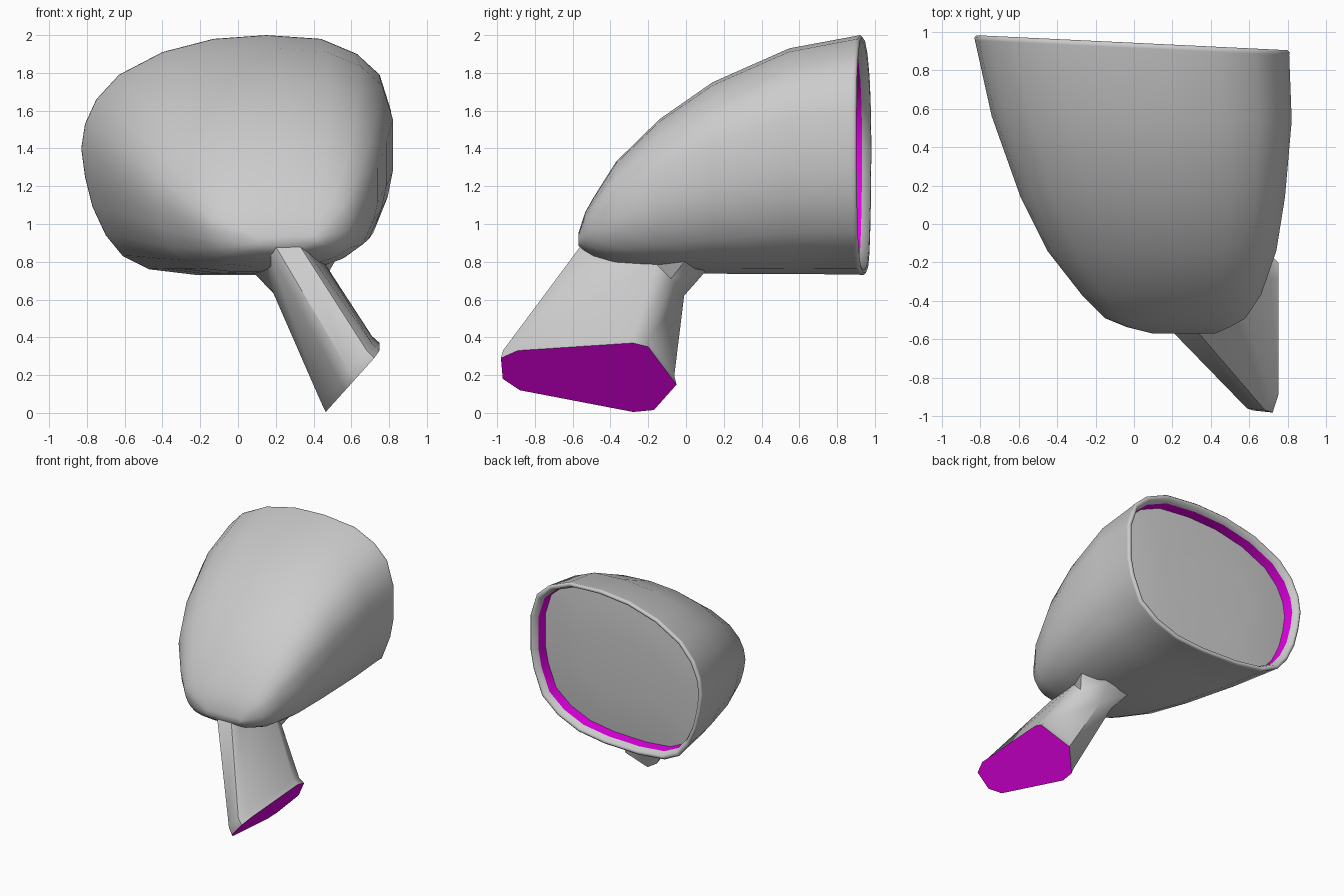
import bpy, math

if "Cube" in bpy.data.objects:
    bpy.data.objects.remove(bpy.data.objects["Cube"])

magenta = bpy.data.materials.new("magenta")
magenta.diffuse_color = (0.8, 0.0, 0.8, 1)
magenta.use_nodes = True
magenta.node_tree.nodes["Principled BSDF"].inputs["Base Color"].default_value = magenta.diffuse_color


def loft(name, rings, start=False, end=False, angle=60, mat=None):
    """Skin a list of equal-length point rings into one smooth object."""
    n = len(rings[0])
    verts = [p for r in rings for p in r]
    faces = []
    for k in range(len(rings) - 1):
        a, b = k * n, (k + 1) * n
        faces += [(a + i, a + (i + 1) % n, b + (i + 1) % n, b + i) for i in range(n)]
    if start:
        faces.append(tuple(reversed(range(n))))
    if end:
        last = (len(rings) - 1) * n
        faces.append(tuple(range(last, last + n)))
    mesh = bpy.data.meshes.new(name)
    mesh.from_pydata(verts, [], faces)
    obj = bpy.data.objects.new(name, mesh)
    bpy.context.collection.objects.link(obj)
    if mat:
        mesh.materials.append(mat)
    bpy.ops.object.select_all(action='DESELECT')
    obj.select_set(True)
    bpy.context.view_layer.objects.active = obj
    bpy.ops.object.shade_smooth_by_angle(angle=math.radians(angle))
    return obj


# Rim outline in x, z (clockwise from the front)
outline = [(-.83, 1.4), (-.81, 1.53), (-.75, 1.66), (-.63, 1.79), (-.4, 1.91),
           (-.13, 1.98), (.15, 2.0), (.44, 1.98), (.63, 1.9), (.75, 1.79),
           (.81, 1.6), (.81, 1.31), (.78, 1.16), (.70, .96), (.55, .84),
           (.35, .76), (.1, .73), (-.22, .73), (-.47, .76), (-.61, .83),
           (-.7, .94), (-.77, 1.09), (-.81, 1.25)]
X0, X1, Z0, Z1 = -.83, .81, .73, 2.0


def section(y, xl, xr, zb, zt, shear=0.0):
    """Rim outline fitted to a box at depth y."""
    ring = []
    for x, z in outline:
        px = xl + (x - X0) / (X1 - X0) * (xr - xl)
        pz = zb + (z - Z0) / (Z1 - Z0) * (zt - zb)
        ring.append((px, y - shear * px, pz))
    return ring


def rim(inset, y):
    return section(y, X0 + inset, X1 - inset, Z0 + inset, Z1 - inset, .048)


# Housing shell, from the nose to the rolled rim lip
shell = [section(-.57, .1, .42, .885, .95),
         section(-.535, -.04, .5, .85, 1.06),
         section(-.49, -.15, .58, .82, 1.14),
         section(-.37, -.27, .66, .775, 1.33),
         section(-.14, -.45, .74, .745, 1.555),
         section(.14, -.59, .785, .737, 1.75),
         section(.55, -.74, .82, .735, 1.93, .015),
         rim(.003, .915), rim(0, .93), rim(.012, .942),
         rim(.03, .938), rim(.05, .895)]
loft("housing", shell, start=True)

# Inner wall between lip and glass
loft("inner_wall", [rim(.05, .895), rim(.055, .80)], mat=magenta)

# Slightly domed mirror glass
loft("mirror_glass", [rim(.054, .81), rim(.2, .825), rim(.4, .835)], end=True)

# Mounting foot outline in y, z on a slanted plane
foot = [(-.98, .29), (-.97, .18), (-.88, .12), (-.28, .005), (-.17, .015),
        (-.05, .15), (-.2, .35), (-.28, .37), (-.89, .33)]
foot_ring = [(min(.75, .46 + .9 * z), y, z) for y, z in foot]

# Neck rings: buried flare, then the upper neck
flare = [(.33, -.5, .95), (.2, -.5, .95), (.12, -.45, .9), (.08, -.06, .745), (.1, .05, .745),
         (.33, .1, .745), (.54, .03, .85), (.52, -.15, .88), (.38, -.47, .93)]
upper = [(.33, -.56, .88), (.2, -.56, .88), (.17, -.51, .84), (.18, -.1, .65), (.2, -.03, .62),
         (.32, -.01, .62), (.46, -.08, .71), (.46, -.16, .79), (.36, -.5, .87)]

# Narrow ring just above the foot makes its small lip
cx, cy, cz = (sum(p[i] for p in foot_ring) / len(foot) for i in range(3))
lower = [(cx + (x - cx) * .95 - .035, cy + (y - cy) * .975, cz + (z - cz) * .95 + .045)
         for x, y, z in foot_ring]
loft("neck", [flare, upper, lower, foot_ring], angle=50)
loft("foot_pad", [foot_ring], end=True, mat=magenta)
